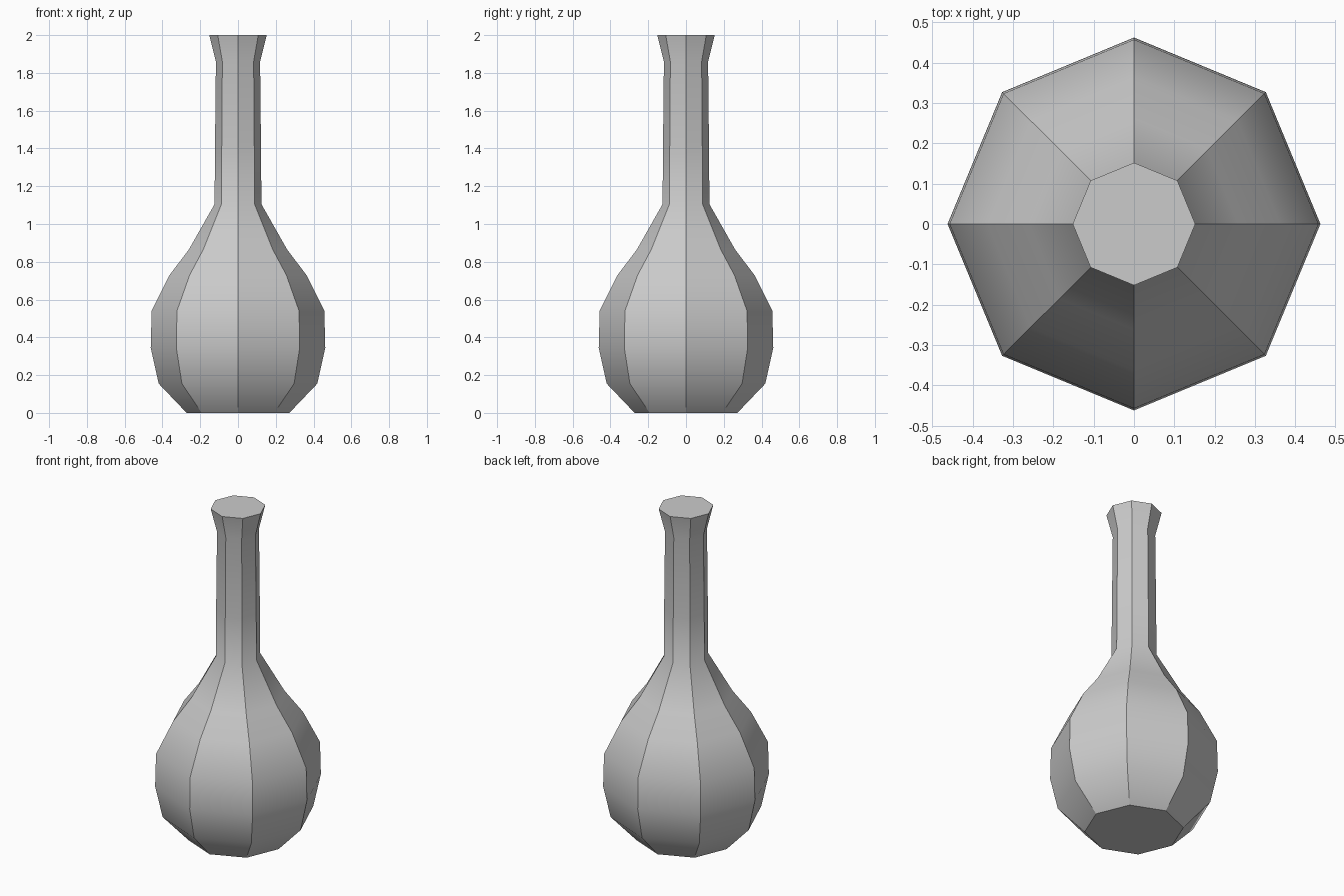
import bpy, bmesh, math

if "Cube" in bpy.data.objects:
    bpy.data.objects.remove(bpy.data.objects["Cube"])

SIDES = 8
# bottle profile: (radius, height)
PROFILE = [(0.272, 0.0), (0.42, 0.155), (0.462, 0.345), (0.457, 0.54),
           (0.362, 0.73), (0.26, 0.865), (0.124, 1.105), (0.122, 1.38),
           (0.117, 1.86), (0.152, 2.0)]

# octagonal bottle body, corners on the axes
bm = bmesh.new()
rings = []
for r, z in PROFILE:
    rings.append([bm.verts.new((r * math.cos(2 * math.pi * i / SIDES),
                                r * math.sin(2 * math.pi * i / SIDES), z))
                  for i in range(SIDES)])
for low, high in zip(rings, rings[1:]):
    for i in range(SIDES):
        j = (i + 1) % SIDES
        bm.faces.new((low[i], low[j], high[j], high[i]))

# flat base and closed mouth
bm.faces.new(rings[0][::-1])
bm.faces.new(rings[-1])

mesh = bpy.data.meshes.new("bottle")
bm.to_mesh(mesh)
bm.free()
bottle = bpy.data.objects.new("bottle", mesh)
bpy.context.collection.objects.link(bottle)

# smooth along the height, crisp vertical edges
bpy.context.view_layer.objects.active = bottle
bottle.select_set(True)
bpy.ops.object.shade_smooth_by_angle(angle=math.radians(30))
